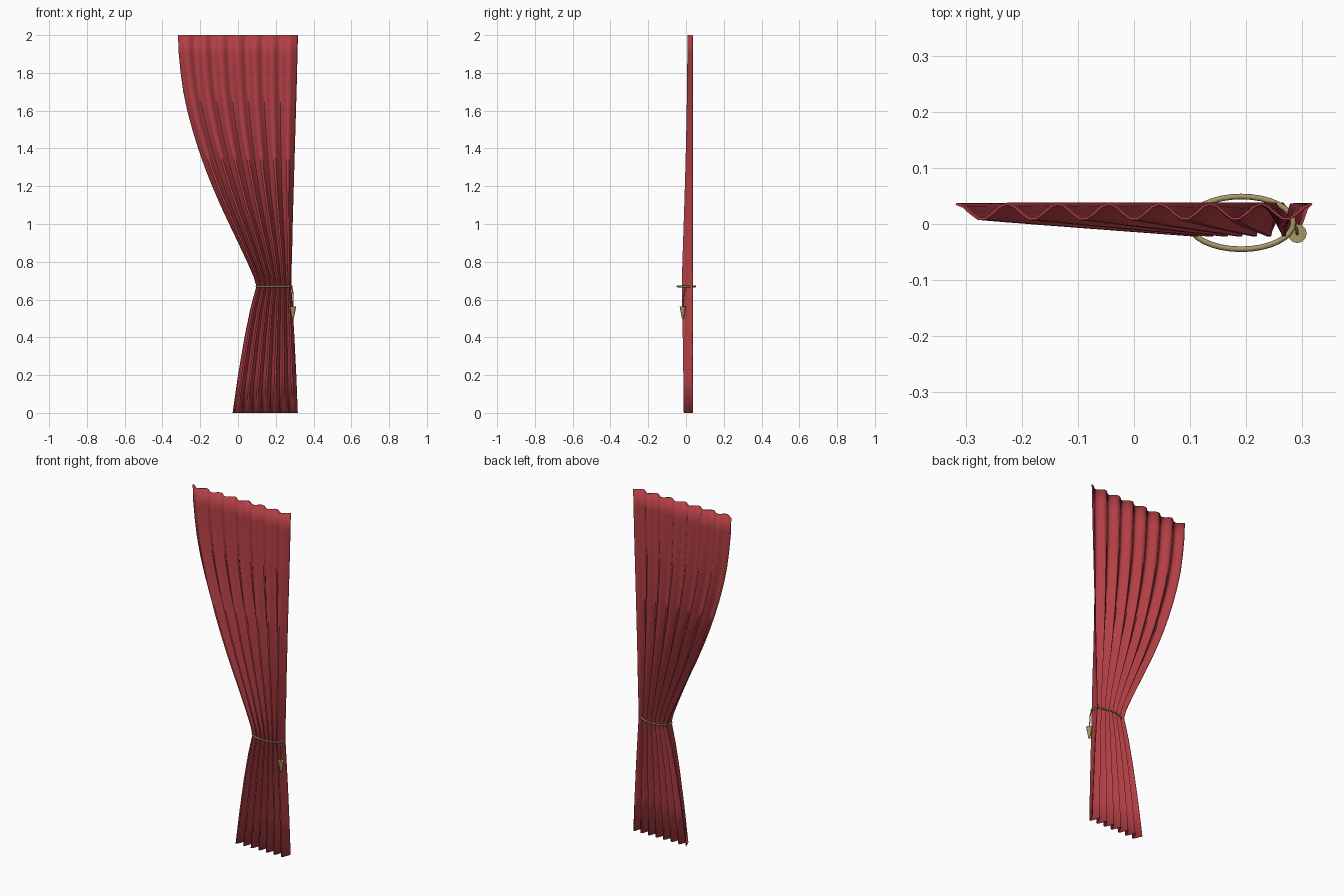
import bpy, bmesh, math

if "Cube" in bpy.data.objects:
    bpy.data.objects.remove(bpy.data.objects["Cube"])


def material(name, rgb):
    m = bpy.data.materials.new(name)
    m.diffuse_color = (*rgb, 1)
    m.use_nodes = True
    m.node_tree.nodes["Principled BSDF"].inputs["Base Color"].default_value = m.diffuse_color
    return m


red = material("red_cloth", (0.45, 0.05, 0.06))
gold = material("gold_cord", (0.40, 0.31, 0.13))


def finish(name, bm, mat, angle=50):
    bmesh.ops.recalc_face_normals(bm, faces=bm.faces)
    me = bpy.data.meshes.new(name)
    bm.to_mesh(me)
    bm.free()
    ob = bpy.data.objects.new(name, me)
    bpy.context.collection.objects.link(ob)
    me.materials.append(mat)
    bpy.ops.object.select_all(action='DESELECT')
    ob.select_set(True)
    bpy.context.view_layer.objects.active = ob
    bpy.ops.object.shade_smooth_by_angle(angle=math.radians(angle))
    return ob


# Pleated curtain: rows are (height, left edge, right edge)
ROWS = [(2.0, -.317, .317), (1.9, -.313, .314), (1.8, -.303, .312), (1.7, -.289, .309),
        (1.6, -.268, .306), (1.5, -.241, .303), (1.4, -.210, .300), (1.3, -.175, .297),
        (1.2, -.135, .294), (1.1, -.092, .291), (1.0, -.045, .288), (.9, .003, .286),
        (.8, .050, .283), (.72, .085, .281), (.67, .099, .280), (.63, .088, .283),
        (.55, .067, .288), (.4, .036, .297), (.2, .002, .307), (0, -.027, .315)]
PLEATS, SIDES = 7, 7
bm = bmesh.new()
grid = []
for z, left, right in ROWS:
    width = right - left
    depth = .028 + .032 * (.634 - width) / .454
    row = []
    for i in range(PLEATS * SIDES + 1):
        wave = .5 - .5 * math.cos(2 * math.pi * i / SIDES)
        row.append(bm.verts.new((left + width * i / (PLEATS * SIDES), .036 - depth * wave, z)))
    grid.append(row)
for a, b in zip(grid, grid[1:]):
    for i in range(len(a) - 1):
        bm.faces.new((a[i], b[i], b[i + 1], a[i + 1]))
curtain = finish("curtain", bm, red)
solid = curtain.modifiers.new("thickness", 'SOLIDIFY')
solid.thickness = .004
solid.offset = 0


def cord(name, points, radius, cyclic):
    cu = bpy.data.curves.new(name, 'CURVE')
    cu.dimensions = '3D'
    cu.bevel_depth = radius
    cu.bevel_resolution = 2
    cu.use_fill_caps = True
    sp = cu.splines.new('POLY')
    sp.points.add(len(points) - 1)
    for p, co in zip(sp.points, points):
        p.co = (*co, 1)
    sp.use_cyclic_u = cyclic
    ob = bpy.data.objects.new(name, cu)
    bpy.context.collection.objects.link(ob)
    cu.materials.append(gold)


# Tieback loop around the waist and the cord that hangs from it
loop = [(.191 + .093 * math.cos(t * math.pi / 16), .002 + .047 * math.sin(t * math.pi / 16), .67)
        for t in range(32)]
cord("tieback_loop", loop, .005, True)
cord("tassel_cord", [(.284, .0, .67), (.290, -.010, .64), (.291, -.017, .56)], .003, False)

# Tassel: cone with its point down
bm = bmesh.new()
bmesh.ops.create_cone(bm, cap_ends=True, segments=12, radius1=.005, radius2=.017, depth=.065)
bmesh.ops.translate(bm, verts=bm.verts, vec=(.291, -.017, .532))
finish("tassel", bm, gold)
